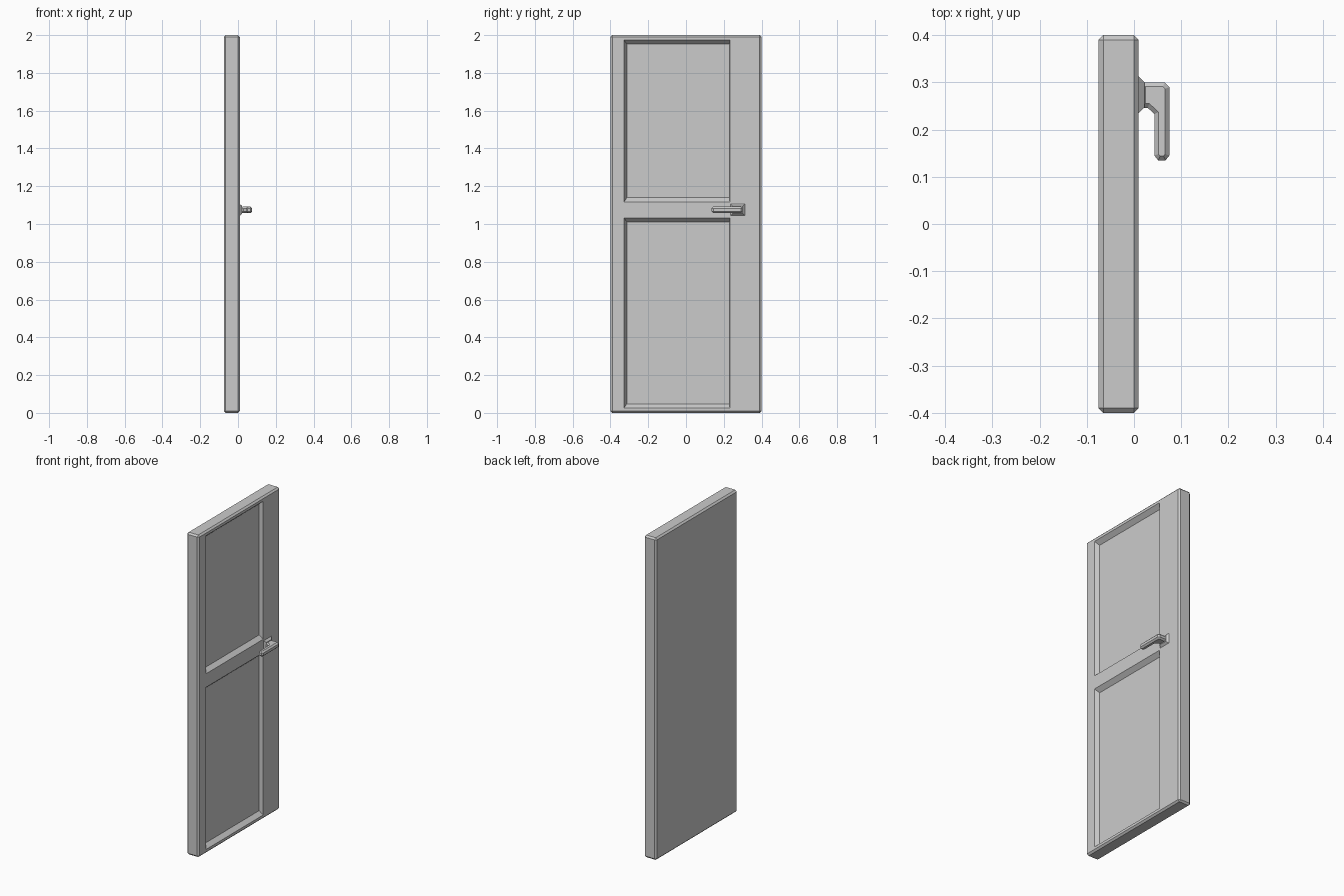
import bpy, bmesh

if "Cube" in bpy.data.objects:
    bpy.data.objects.remove(bpy.data.objects["Cube"])


def make_object(name, bm):
    bmesh.ops.recalc_face_normals(bm, faces=bm.faces)
    me = bpy.data.meshes.new(name)
    bm.to_mesh(me)
    bm.free()
    ob = bpy.data.objects.new(name, me)
    bpy.context.collection.objects.link(ob)
    return ob


def frustum(name, x0, r0, x1, r1):
    """Solid between two rectangles (y0, y1, z0, z1) lying at x0 and x1."""
    bm = bmesh.new()
    rings = []
    for x, (ya, yb, za, zb) in ((x0, r0), (x1, r1)):
        rings.append([bm.verts.new((x, y, z)) for y, z in
                      ((ya, za), (yb, za), (yb, zb), (ya, zb))])
        bm.faces.new(rings[-1])
    a, b = rings
    for i in range(4):
        j = (i + 1) % 4
        bm.faces.new((a[i], a[j], b[j], b[i]))
    return make_object(name, bm)


# Door slab with chamfered edges
FACE, DEPTH = 0.01, 0.025
slab_rect = (-0.4, 0.4, 0, 2)
door = frustum("door_slab", -0.075, slab_rect, FACE, slab_rect)
bm = bmesh.new()
bm.from_mesh(door.data)
bmesh.ops.bevel(bm, geom=bm.edges[:], offset=0.01, segments=1, affect='EDGES')
bm.to_mesh(door.data)
bm.free()

# Two recessed panels with sloping borders
for name, z0, z1 in (("lower_panel_cutter", 0.026, 1.033),
                     ("upper_panel_cutter", 1.117, 1.974)):
    # extend the sloping sides past the face so the opening has the exact size
    outer = (-0.343, 0.236, z0 - 0.022, z1 + 0.022)
    inner = (-0.313, 0.229, z0 + 0.022, z1 - 0.022)
    cutter = frustum(name, FACE - DEPTH, inner, FACE + DEPTH, outer)
    cutter.hide_render = True
    mod = door.modifiers.new(name, 'BOOLEAN')
    mod.operation = 'DIFFERENCE'
    mod.solver = 'EXACT'
    mod.object = cutter

# Apply the cuts and remove the cutters
dg = bpy.context.evaluated_depsgraph_get()
cut_mesh = bpy.data.meshes.new_from_object(door.evaluated_get(dg))
cutters = [m.object for m in door.modifiers]
door.modifiers.clear()
door.data = cut_mesh
for c in cutters:
    bpy.data.objects.remove(c)

# Tapered plate behind the handle
frustum("handle_plate", FACE, (0.235, 0.312, 1.044, 1.106),
        0.022, (0.247, 0.3, 1.055, 1.095))

# Bent lever handle: flat outline, extruded and chamfered
outline = [(0.015, 0.3), (0.065, 0.3), (0.075, 0.29), (0.075, 0.145),
           (0.067, 0.135), (0.051, 0.135), (0.043, 0.145), (0.043, 0.233),
           (0.029, 0.246), (0.015, 0.246)]
bm = bmesh.new()
base = bm.faces.new([bm.verts.new((x, y, 1.058)) for x, y in outline])
top = bmesh.ops.extrude_face_region(bm, geom=[base], use_keep_orig=True)["geom"]
bmesh.ops.translate(bm, vec=(0, 0, 0.034),
                    verts=[g for g in top if isinstance(g, bmesh.types.BMVert)])
bmesh.ops.recalc_face_normals(bm, faces=bm.faces)
rims = [e for e in bm.edges if abs(e.verts[0].co.z - e.verts[1].co.z) < 1e-4]
bmesh.ops.bevel(bm, geom=rims, offset=0.009, segments=1, affect='EDGES')
make_object("handle_lever", bm)
